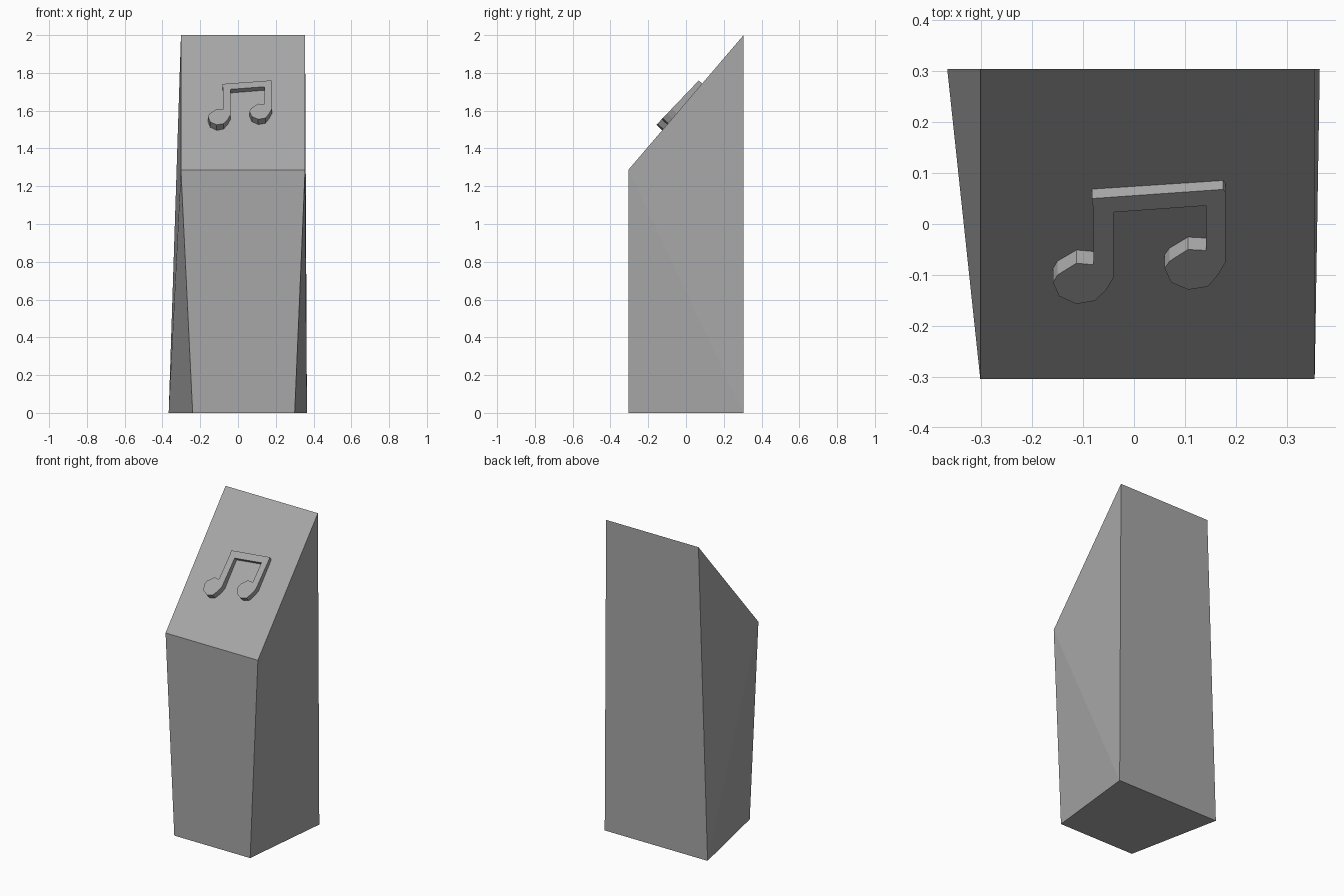
import bpy, bmesh
from mathutils import Vector

if "Cube" in bpy.data.objects:
    bpy.data.objects.remove(bpy.data.objects["Cube"])

grey = bpy.data.materials.new("stone grey")
grey.diffuse_color = (0.39, 0.39, 0.39, 1)
grey.use_nodes = True
grey.node_tree.nodes["Principled BSDF"].inputs["Base Color"].default_value = grey.diffuse_color


def finish(bm, name):
    bmesh.ops.recalc_face_normals(bm, faces=bm.faces)
    mesh = bpy.data.meshes.new(name)
    bm.to_mesh(mesh)
    bm.free()
    mesh.materials.append(grey)
    obj = bpy.data.objects.new(name, mesh)
    bpy.context.collection.objects.link(obj)
    return obj


# Pillar: tapered foot, sloping top; twisted sides split along the convex diagonal
D = 0.305
bm = bmesh.new()
corners = {
    "bfl": (-0.24, -D, 0), "bfr": (0.30, -D, 0),
    "bbl": (-0.367, D, 0), "bbr": (0.365, D, 0),
    "tfl": (-0.302, -D, 1.287), "tfr": (0.355, -D, 1.287),
    "tbl": (-0.302, D, 2), "tbr": (0.355, D, 2),
}
v = {k: bm.verts.new(c) for k, c in corners.items()}
for face in ("bfl bfr tfr tfl", "bbl bbr tbr tbl", "bfl bfr bbr bbl", "tfl tfr tbr tbl",
             "bfl tfl bbl", "tfl tbl bbl", "bfr tfr bbr", "tfr tbr bbr"):
    bm.faces.new([v[k] for k in face.split()])
finish(bm, "pillar")

# Raised music note: outline seen from above, laid on a slanted plane
outline = [
    (-0.083, 0.05), (-0.08, 0.03), (-0.08, -0.08), (-0.113, -0.077), (-0.15, -0.1),
    (-0.159, -0.115), (-0.147, -0.142), (-0.113, -0.157), (-0.077, -0.151),
    (-0.055, -0.13), (-0.04, -0.105), (-0.04, 0.023), (0.141, 0.036), (0.141, -0.052),
    (0.106, -0.05), (0.07, -0.073), (0.06, -0.087), (0.073, -0.115), (0.107, -0.129),
    (0.145, -0.123), (0.165, -0.1), (0.18, -0.075), (0.18, 0.062), (0.175, 0.068),
]
slope = 1.045
inward = Vector((0, slope, -1)).normalized() * 0.055
bm = bmesh.new()
top = bm.faces.new([bm.verts.new((x, y, 1.525 + slope * (y + 0.157))) for x, y in outline])
ext = bmesh.ops.extrude_face_region(bm, geom=[top], use_keep_orig=True)
bmesh.ops.translate(bm, vec=inward,
                    verts=[g for g in ext["geom"] if isinstance(g, bmesh.types.BMVert)])
finish(bm, "music_note")
